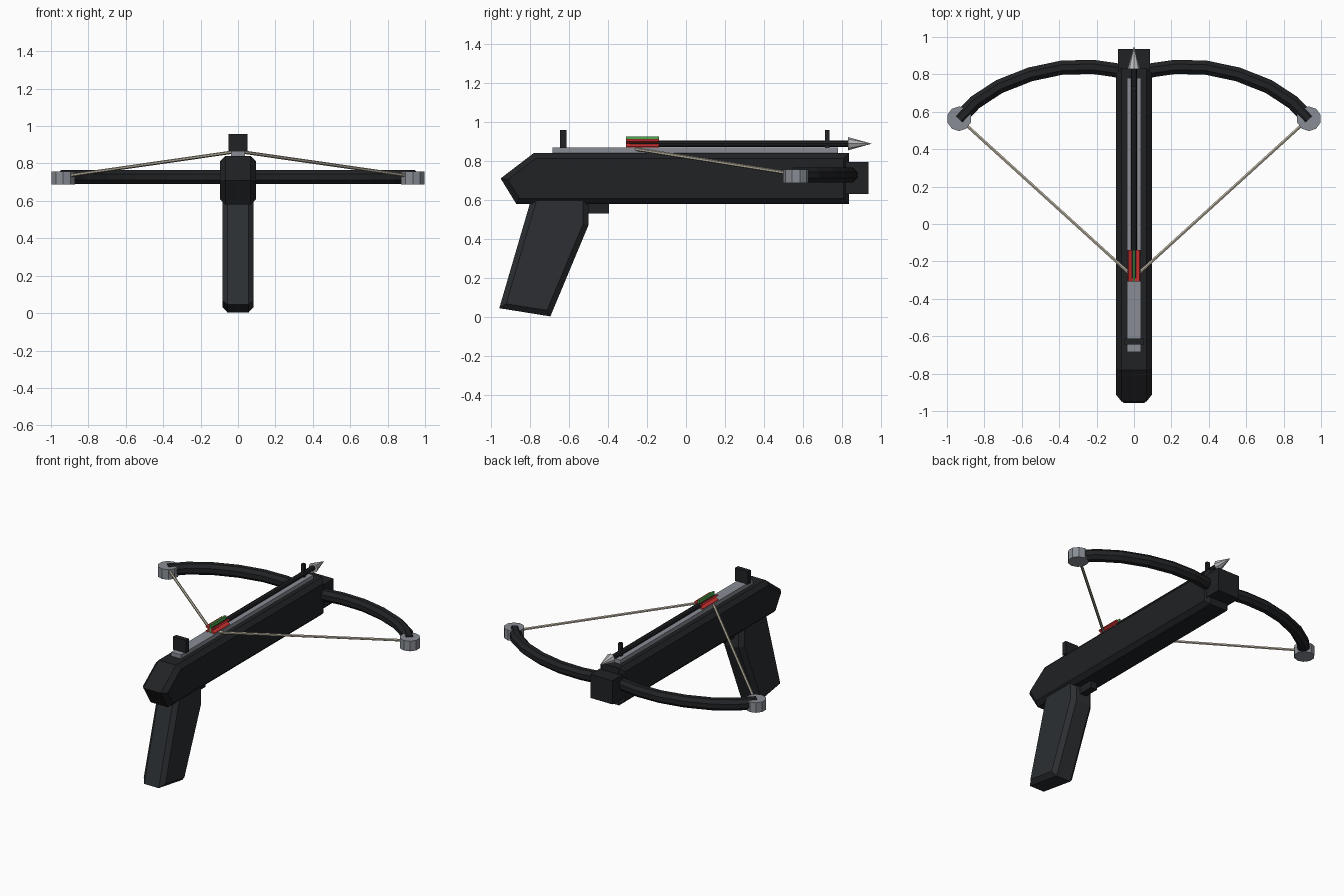
import bpy, bmesh, math
from mathutils import Vector

if "Cube" in bpy.data.objects:
    bpy.data.objects.remove(bpy.data.objects["Cube"])


def material(name, r, g, b):
    m = bpy.data.materials.new(name)
    m.diffuse_color = (r, g, b, 1)
    m.use_nodes = True
    m.node_tree.nodes["Principled BSDF"].inputs["Base Color"].default_value = m.diffuse_color
    return m


BLACK = material("black", 0.015, 0.016, 0.018)
GRIP = material("grip_black", 0.025, 0.028, 0.032)
METAL = material("metal", 0.25, 0.27, 0.30)
STEEL = material("bright_steel", 0.5, 0.5, 0.52)
STRING = material("string", 0.55, 0.5, 0.4)
RED = material("red", 0.6, 0.03, 0.03)
GREEN = material("green", 0.08, 0.4, 0.08)


def finish(bm, name, mat):
    bmesh.ops.recalc_face_normals(bm, faces=bm.faces)
    me = bpy.data.meshes.new(name)
    bm.to_mesh(me)
    bm.free()
    me.materials.append(mat)
    ob = bpy.data.objects.new(name, me)
    bpy.context.collection.objects.link(ob)
    return ob


def box(name, lo, hi, mat):
    bm = bmesh.new()
    bmesh.ops.create_cube(bm, size=1)
    for v in bm.verts:
        v.co = [(a + b) / 2 + c * (b - a) for a, b, c in zip(lo, hi, v.co)]
    return finish(bm, name, mat)


def slab(name, profile, half, chamfer, mat):
    """Side profile (y, z) extruded across x, with chamfered outline edges."""
    bm = bmesh.new()
    face = bm.faces.new([bm.verts.new((-half, y, z)) for y, z in profile])
    new = bmesh.ops.extrude_face_region(bm, geom=[face], use_keep_orig=True)["geom"]
    for v in new:
        if isinstance(v, bmesh.types.BMVert):
            v.co.x = half
    bmesh.ops.recalc_face_normals(bm, faces=bm.faces)
    rim = [e for e in bm.edges if abs(e.verts[0].co.x - e.verts[1].co.x) < 1e-5]
    bmesh.ops.bevel(bm, geom=rim, offset=chamfer, segments=1, affect='EDGES')
    return finish(bm, name, mat)


def rod(name, a, b, r1, r2, sides, mat):
    a, b = Vector(a), Vector(b)
    bm = bmesh.new()
    bmesh.ops.create_cone(bm, cap_ends=True, segments=sides, radius1=r1,
                          radius2=r2, depth=(b - a).length)
    ob = finish(bm, name, mat)
    ob.location = (a + b) / 2
    ob.rotation_euler = (b - a).to_track_quat('Z', 'Y').to_euler()
    return ob


def tube(name, path, radius, sides, mat):
    """Sweep a round section along a path lying in a horizontal plane."""
    pts = [Vector(p) for p in path]
    bm = bmesh.new()
    rings = []
    for i, p in enumerate(pts):
        t = (pts[min(i + 1, len(pts) - 1)] - pts[max(i - 1, 0)]).normalized()
        n = Vector((-t.y, t.x, 0))
        ring = []
        for k in range(sides):
            a = 2 * math.pi * (k + 0.5) / sides
            ring.append(bm.verts.new(p + radius * (math.cos(a) * n + math.sin(a) * Vector((0, 0, 1)))))
        rings.append(ring)
    for r, s in zip(rings, rings[1:]):
        for k in range(sides):
            j = (k + 1) % sides
            bm.faces.new((r[k], r[j], s[j], s[k]))
    bm.faces.new(rings[0])
    bm.faces.new(rings[-1])
    return finish(bm, name, mat)


# Stock, pistol grip and trigger
slab("stock", [(-0.95, 0.71), (-0.78, 0.84), (0.835, 0.84), (0.835, 0.58), (-0.87, 0.58)],
     0.095, 0.028, BLACK)
slab("grip", [(-0.78, 0.65), (-0.50, 0.65), (-0.50, 0.47), (-0.695, 0.003), (-0.957, 0.045)],
     0.084, 0.028, GRIP)
box("trigger", (-0.025, -0.52, 0.53), (0.025, -0.395, 0.60), BLACK)

# Rail and limb block at the muzzle
box("rail", (-0.038, -0.685, 0.82), (0.038, 0.78, 0.868), METAL)
box("limb_block", (-0.085, 0.77, 0.63), (0.085, 0.935, 0.795), BLACK)

# Sights
box("rear_sight", (-0.05, -0.645, 0.866), (0.05, -0.613, 0.957), BLACK)
box("front_sight", (-0.012, 0.712, 0.866), (0.012, 0.735, 0.957), BLACK)

# Bow limbs, cams and string on both sides
limb = [(0.0, 0.79), (0.10, 0.823), (0.22, 0.84), (0.385, 0.836), (0.555, 0.80),
        (0.72, 0.735), (0.85, 0.65), (0.935, 0.56)]
for side, s in (("left", -1), ("right", 1)):
    tube("limb_" + side, [(s * x, y, 0.727) for x, y in limb], 0.041, 8, BLACK)
    rod("cam_" + side, (s * 0.935, 0.563, 0.687), (s * 0.935, 0.563, 0.757),
        0.066, 0.066, 10, METAL)
    rod("string_" + side, (s * 0.92, 0.55, 0.733), (s * 0.02, -0.268, 0.862),
        0.009, 0.009, 6, STRING)

# Bolt: shaft, point and three vanes crossing the shaft
Z = 0.888
rod("bolt_shaft", (0, -0.29, Z), (0, 0.84, Z), 0.017, 0.017, 8, BLACK)
rod("bolt_point", (0, 0.83, Z), (0, 0.952, Z), 0.034, 0.0, 8, STEEL)
for i, (name, mat) in enumerate((("top", GREEN), ("left", RED), ("right", RED))):
    vane = box("vane_" + name, (-0.006, -0.085, -0.037), (0.006, 0.085, 0.037), mat)
    vane.location = (0, -0.223, Z)
    vane.rotation_euler = (0, i * math.tau / 3, 0)
